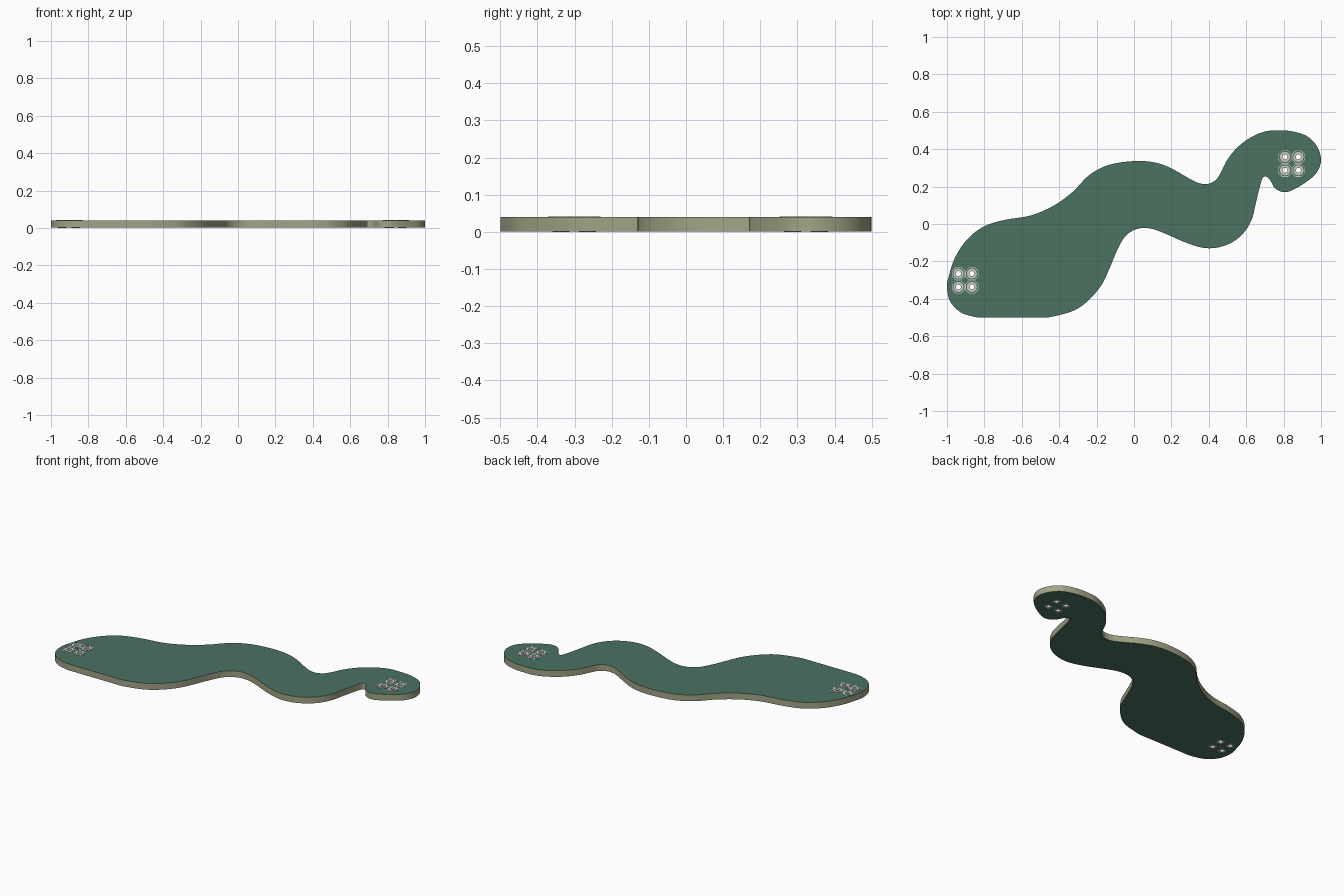
import bpy, bmesh, math
from mathutils import Vector

if "Cube" in bpy.data.objects:
    bpy.data.objects.remove(bpy.data.objects["Cube"])

BOARD_Z0, BOARD_Z1 = 0.001, 0.040
HOLE_R, PAD_R, PITCH = 0.0145, 0.027, 0.0715

# Key points of the winding board outline, counter-clockwise
OUTLINE = [
    (-.85, -.497), (-.80, -.5), (-.50, -.5), (-.45, -.498), (-.315, -.46), (-.235, -.40),
    (-.17, -.32), (-.13, -.235), (-.09, -.14), (-.05, -.07), (-.005, -.035), (.05, -.021),
    (.12, -.033), (.30, -.108), (.40, -.13), (.50, -.11), (.58, -.055), (.63, .025),
    (.65, .105), (.683, .235), (.70, .255), (.725, .238), (.755, .19), (.805, .17),
    (.855, .185), (.935, .235), (.98, .28), (1, .345), (.975, .42), (.915, .475),
    (.78, .503), (.67, .485), (.57, .425), (.50, .345), (.45, .25), (.42, .223),
    (.38, .213), (.33, .225), (.20, .297), (.12, .327), (.015, .337), (-.13, .317),
    (-.235, .265), (-.33, .17), (-.435, .095), (-.555, .045), (-.69, .022), (-.80, -.012),
    (-.89, -.08), (-.957, -.18), (-.993, -.29), (-1, -.335), (-.985, -.41), (-.93, -.47),
]


def material(name, color):
    m = bpy.data.materials.new(name)
    m.diffuse_color = (*color, 1)
    m.use_nodes = True
    m.node_tree.nodes["Principled BSDF"].inputs["Base Color"].default_value = m.diffuse_color
    return m


def smooth_loop(pts, steps=5):
    p = [Vector(q) for q in pts]
    n = len(p)
    tan = [(p[(i + 1) % n] - p[i - 1]).normalized() for i in range(n)]
    out = []
    for i in range(n):
        a, b = p[i], p[(i + 1) % n]
        d = (b - a).length
        for k in range(steps):
            t = k / steps
            v = (a * (2*t**3 - 3*t**2 + 1) + tan[i] * d * (t**3 - 2*t**2 + t)
                 + b * (3*t**2 - 2*t**3) + tan[(i + 1) % n] * d * (t**3 - t**2))
            out.append((max(-1, min(1, v.x)), max(-.5, min(.5, v.y))))
    return out


def circle(c, r, n=24, phase=0.0):
    return [(c[0] + r * math.cos(2 * math.pi * i / n + phase),
             c[1] + r * math.sin(2 * math.pi * i / n + phase)) for i in range(n)]


def finish(bm, name, mats):
    bmesh.ops.recalc_face_normals(bm, faces=bm.faces)
    me = bpy.data.meshes.new(name)
    for m in mats:
        me.materials.append(m)
    if len(mats) > 1:
        bm.normal_update()
        for f in bm.faces:
            f.material_index = 0 if abs(f.normal.z) > .5 else 1
    bm.to_mesh(me)
    bm.free()
    ob = bpy.data.objects.new(name, me)
    bpy.context.collection.objects.link(ob)
    bpy.ops.object.select_all(action='DESELECT')
    ob.select_set(True)
    bpy.context.view_layer.objects.active = ob
    bpy.ops.object.shade_smooth_by_angle(angle=math.radians(30))
    return ob


def add_tube(bm, c, r_in, r_out, z0, z1, n, phase=0.0):
    # closed ring with a rectangular section
    rings = [[bm.verts.new((x, y, z)) for x, y in circle(c, r, n, phase)]
             for r, z in ((r_in, z0), (r_out, z0), (r_out, z1), (r_in, z1))]
    for a, b in zip(rings, rings[1:] + rings[:1]):
        for i in range(n):
            j = (i + 1) % n
            bm.faces.new((a[i], a[j], b[j], b[i]))


green = material("solder_mask", (.07, .17, .12))
tan = material("board_core", (.36, .37, .24))
metal = material("pad_metal", (.62, .60, .56))
white = material("marking_white", (.70, .72, .70))

headers = {"tail": (-.903, -.301), "head": (.843, .323)}
centres = {k: [(x + sx * PITCH / 2, y + sy * PITCH / 2) for sx in (-1, 1) for sy in (-1, 1)]
           for k, (x, y) in headers.items()}

# Board with drilled holes
bm = bmesh.new()
loops = [smooth_loop(OUTLINE)] + [circle(c, HOLE_R) for cs in centres.values() for c in cs]
edges = []
for loop in loops:
    vs = [bm.verts.new((x, y, BOARD_Z0)) for x, y in loop]
    edges += [bm.edges.new((vs[i - 1], vs[i])) for i in range(len(vs))]
bmesh.ops.triangle_fill(bm, edges=edges, use_beauty=True, use_dissolve=False, normal=(0, 0, 1))
ext = bmesh.ops.extrude_face_region(bm, geom=bm.faces[:], use_keep_orig=True)
top = [g for g in ext["geom"] if isinstance(g, bmesh.types.BMVert)]
bmesh.ops.translate(bm, verts=top, vec=(0, 0, BOARD_Z1 - BOARD_Z0))
finish(bm, "board", [green, tan])

for key, cs in centres.items():
    # Plated pads: rings on both faces joined by a barrel through each hole
    bm = bmesh.new()
    for c in cs:
        add_tube(bm, c, HOLE_R - .001, HOLE_R, BOARD_Z0, BOARD_Z1, 24)
        add_tube(bm, c, HOLE_R - .001, PAD_R, BOARD_Z1 - .0005, BOARD_Z1 + .001, 24)
        add_tube(bm, c, HOLE_R - .001, PAD_R - .004, 0, BOARD_Z0 + .0005, 24)
    finish(bm, key + "_pads", [metal])
    # Printed octagon outlines around the pads
    bm = bmesh.new()
    for c in cs:
        add_tube(bm, c, .0345, .0382, BOARD_Z1 - .0005, BOARD_Z1 + .0012, 8, math.pi / 8)
    finish(bm, key + "_pad_outlines", [white])
